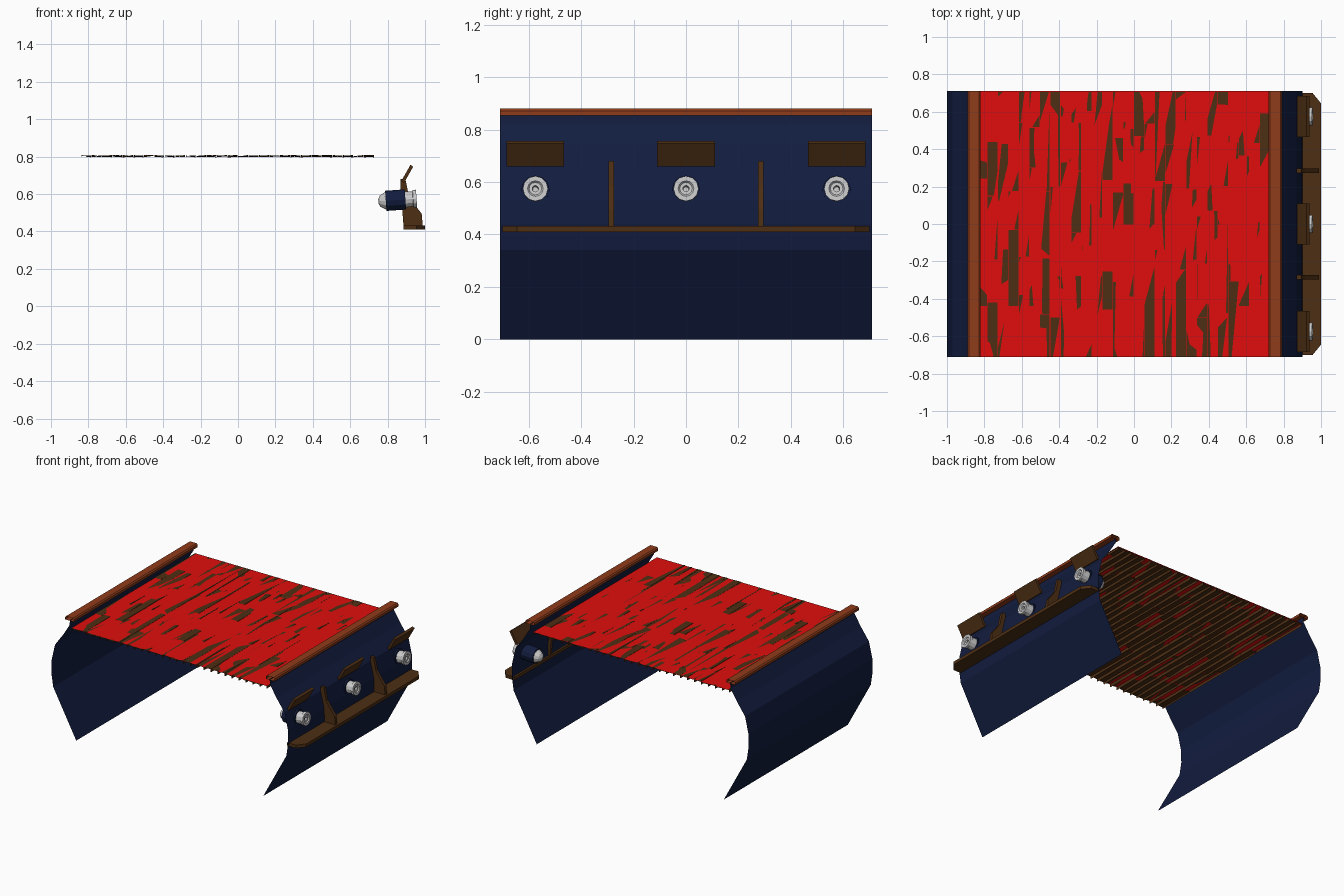
import bpy, bmesh, math, random
from mathutils import Matrix, Vector

if "Cube" in bpy.data.objects:
    bpy.data.objects.remove(bpy.data.objects["Cube"])

random.seed(4)
CX = -0.05      # centreline of the hull
L = 0.71        # half length


def material(name, rgb):
    m = bpy.data.materials.new(name)
    m.diffuse_color = (*rgb, 1)
    m.use_nodes = True
    m.node_tree.nodes["Principled BSDF"].inputs["Base Color"].default_value = m.diffuse_color
    return m


NAVY = material("navy_paint", (0.006, 0.012, 0.05))
RED = material("red_deck", (0.75, 0.004, 0.004))
BROWN = material("dark_wood", (0.075, 0.028, 0.007))
RAIL = material("rail_wood", (0.28, 0.045, 0.01))


def add(name, verts, faces, mat=None, recalc=True):
    me = bpy.data.meshes.new(name)
    me.from_pydata(verts, [], faces)
    if recalc:
        bm = bmesh.new()
        bm.from_mesh(me)
        bmesh.ops.recalc_face_normals(bm, faces=bm.faces)
        bm.to_mesh(me)
        bm.free()
    ob = bpy.data.objects.new(name, me)
    bpy.context.collection.objects.link(ob)
    if mat:
        me.materials.append(mat)
    return ob


def extrude_y(name, profile, y0, y1, mat, closed=True, caps=True):
    """Sweep an (x, z) profile from y0 to y1."""
    n = len(profile)
    verts = [(x, y, z) for y in (y0, y1) for x, z in profile]
    faces = [(i, (i + 1) % n, n + (i + 1) % n, n + i)
             for i in range(n if closed else n - 1)]
    if caps:
        faces += [tuple(range(n)), tuple(range(n, 2 * n))]
    return add(name, verts, faces, mat)


# Hull sides (open sheets) and open-ended top rails
hull = [(0.75, 0), (0.935, 0.34), (0.95, 0.44), (0.948, 0.53),
        (0.92, 0.65), (0.855, 0.74), (0.805, 0.82), (0.80, 0.86)]
rail = [(0.77, 0.855), (0.84, 0.855), (0.84, 0.872), (0.832, 0.88),
        (0.778, 0.88), (0.77, 0.872)]
for side, s in (("left", -1), ("right", 1)):
    extrude_y(f"hull_{side}", [(CX + s * x, z) for x, z in hull], -L, L, NAVY, False, False)
    extrude_y(f"rail_{side}", [(CX + s * x, z) for x, z in rail], -L, L, RAIL, True, False)

# Red deck sheet
X0, X1 = -0.84, 0.73
ZD = 0.805
add("deck_paint", [(X0, -L, ZD), (X1, -L, ZD), (X1, L, ZD), (X0, L, ZD)],
    [(0, 1, 2, 3)], RED)

# Warped planks that break through the red sheet in slivers, with side lips below
verts, faces = [], []
N = 28
w = (X1 - X0) / N
for i in range(N):
    xa, xb = X0 + i * w, X0 + (i + 1) * w - 0.003
    y = -L
    while y < L - 0.001:
        end = min(L, y + random.uniform(0.2, 0.5))
        if L - end < 0.1:
            end = L
        b = len(verts)
        for yy in (y, end - 0.003):
            za, zb = (ZD + random.uniform(-0.009, 0.004) for _ in range(2))
            verts += [(xa, yy, 0.785), (xa, yy, za), (xb, yy, zb), (xb, yy, 0.785)]
        faces += [(b + k, b + k + 1, b + k + 5, b + k + 4) for k in range(3)]
        y = end
add("deck_planks", verts, faces, BROWN, False)

# Channel board along the right side
plan = [(0.885, -0.70), (0.955, -0.70), (1.0, -0.645), (1.0, 0.645), (0.955, 0.70), (0.885, 0.70)]
n = len(plan)
add("channel_board", [(x, y, z) for z in (0.41, 0.433) for x, y in plan],
    [tuple(range(n)), tuple(range(n, 2 * n))]
    + [(i, (i + 1) % n, n + (i + 1) % n, n + i) for i in range(n)], BROWN)

# Knees standing on the board
knee = [(0.885, 0.43), (0.988, 0.43), (0.982, 0.495), (0.955, 0.53),
        (0.915, 0.585), (0.895, 0.68), (0.87, 0.68), (0.87, 0.62)]
for k, y in enumerate((-0.285, 0.285)):
    extrude_y(f"knee_{k + 1}", knee, y - 0.011, y + 0.011, BROWN)


def lathe(name, profile, mat, place, segs=12):
    """Turn a (distance, radius) profile about the x axis."""
    verts, faces = [], []
    for d, r in profile:
        for j in range(segs):
            a = 2 * math.pi * j / segs
            verts.append(place @ Vector((d, r * math.cos(a), r * math.sin(a))))
    for i in range(len(profile) - 1):
        for j in range(segs):
            k = (j + 1) % segs
            faces.append((i * segs + j, i * segs + k, (i + 1) * segs + k, (i + 1) * segs + j))
    faces += [tuple(range(segs)), tuple(range(len(verts) - segs, len(verts)))]
    return add(name, verts, faces, mat)


# Guns and their raised port lids
lid = [(0.872, 0.668), (0.888, 0.660), (0.937, 0.747), (0.922, 0.756)]
for k, y in enumerate((-0.575, 0, 0.575)):
    place = Matrix.Translation((0.85, y, 0.568)) @ Matrix.Rotation(math.radians(-4), 4, 'Y')
    lathe(f"gun_breech_{k + 1}", [(-0.10, 0.012), (-0.09, 0.03), (-0.065, 0.045),
                                  (-0.035, 0.05)], None, place)
    lathe(f"gun_barrel_{k + 1}", [(-0.06, 0.054), (0.045, 0.054)], NAVY, place)
    lathe(f"gun_muzzle_{k + 1}", [(0.03, 0.044), (0.085, 0.040), (0.087, 0.048), (0.105, 0.048),
                                  (0.105, 0.030), (0.098, 0.024), (0.098, 0.012), (0.05, 0.010)],
          None, place)
    extrude_y(f"port_lid_{k + 1}", lid, y - 0.11, y + 0.11, BROWN)
